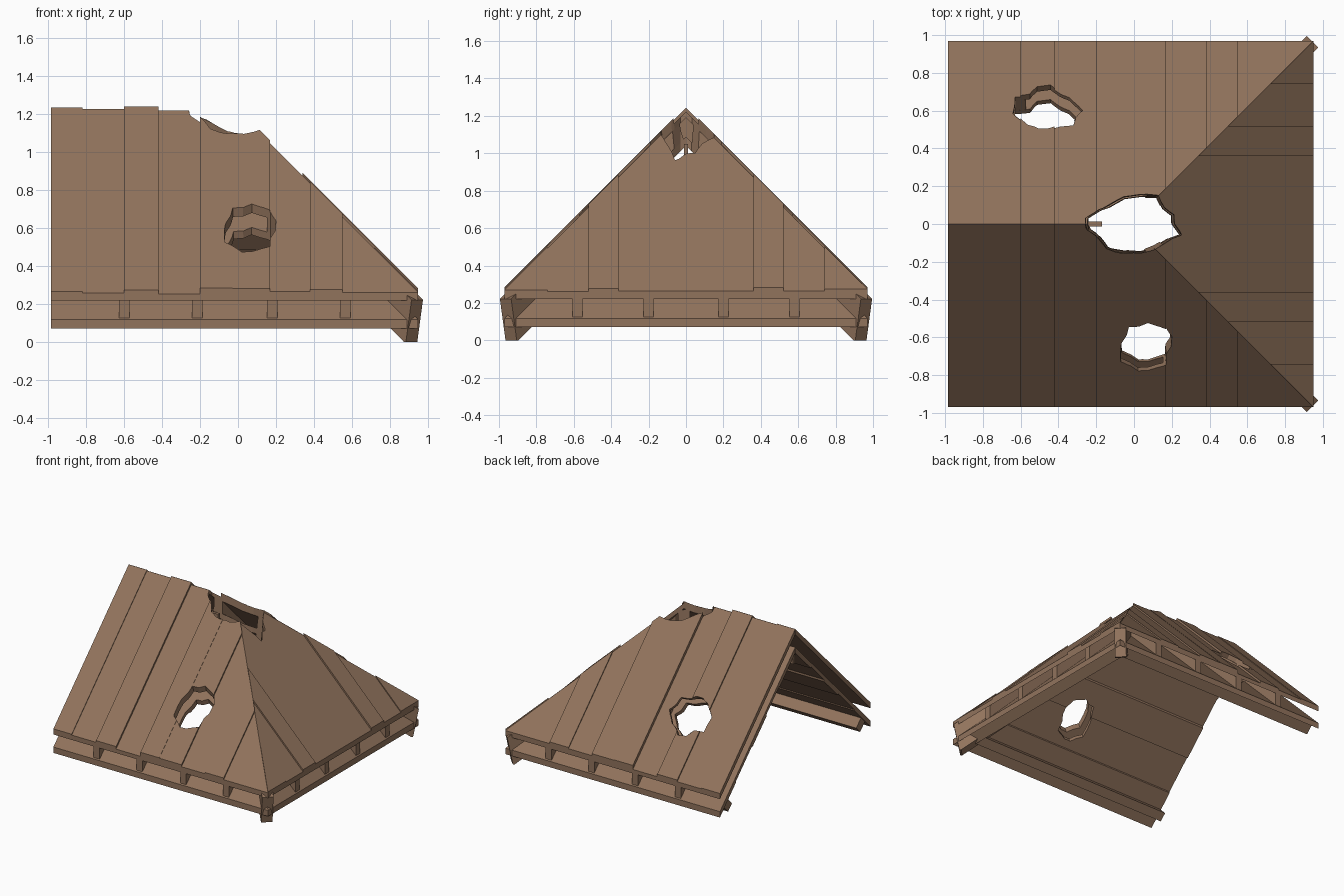
import bpy, bmesh, math, random
from mathutils import Vector

if "Cube" in bpy.data.objects:
    bpy.data.objects.remove(bpy.data.objects["Cube"])

random.seed(4)
EAVE, LEFT, SHIFT = 0.97, -0.985, -0.02   # eave distance, open gable end, hip apex x

wood = bpy.data.materials.new("brown wood")
wood.diffuse_color = (0.285, 0.172, 0.108, 1)
wood.use_nodes = True
wood.node_tree.nodes["Principled BSDF"].inputs["Base Color"].default_value = wood.diffuse_color

# Slope-local (u along eave, v out from ridge) to world plan position
SIDES = {
    "front": lambda u, v: (u, -v),
    "back": lambda u, v: (u, v),
    "hip": lambda u, v: (v + SHIFT, u),
}


def loft(name, a, b):
    """Closed solid between two matching loops of points."""
    bm = bmesh.new()
    va = [bm.verts.new(p) for p in a]
    vb = [bm.verts.new(p) for p in b]
    n = len(a)
    bm.faces.new(va)
    bm.faces.new(vb[::-1])
    for i in range(n):
        j = (i + 1) % n
        bm.faces.new((va[j], va[i], vb[i], vb[j]))
    bmesh.ops.recalc_face_normals(bm, faces=bm.faces)
    me = bpy.data.meshes.new(name)
    bm.to_mesh(me)
    bm.free()
    ob = bpy.data.objects.new(name, me)
    bpy.context.collection.objects.link(ob)
    me.materials.append(wood)
    return ob


parts = []


def slab(name, side, plan, top, bottom):
    """Prism over a plan outline, its top and bottom following the 45 degree slope."""
    f = SIDES[side]
    a = [(*f(u, v), top - v) for u, v in plan]
    b = [(*f(u, v), bottom - v) for u, v in plan]
    ob = loft(side + "_" + name, a, b)
    parts.append((ob, side))


def upper(side, u):
    """Distance from the ridge where a plank at u starts."""
    return max(0.001, abs(u) if side == "hip" else u - SHIFT)


def strip(name, side, u0, u1, end, top, bottom):
    us = sorted({u0, u1} | {k for k in ((0 if side == "hip" else SHIFT),) if u0 < k < u1})
    plan = [(u, min(upper(side, u), end - 0.001)) for u in us] + [(u1, end), (u0, end)]
    slab(name, side, plan, top, bottom)


# Outer planks running up the slope, with uneven heights
long_cuts = [LEFT, -0.82, -0.6, -0.42, -0.2, -0.03, 0.17, 0.38, 0.55, 0.76, 0.95]
long_tops = [1.236, 1.229, 1.243, 1.222, 1.255, 1.252, 1.236, 1.246, 1.232, 1.232]
hip_cuts = [-0.97, -0.74, -0.52, -0.36, -0.17, 0.17, 0.36, 0.52, 0.74, 0.97]
hip_tops = [1.24, 1.232, 1.248, 1.234, 1.234, 1.234, 1.252, 1.234, 1.244]
for side in SIDES:
    cuts, tops = (hip_cuts, hip_tops) if side == "hip" else (long_cuts, long_tops)
    for u0, u1, t in zip(cuts, cuts[1:], tops):
        strip("outer_plank", side, u0, u1, EAVE, t, 1.19)

# Inner boards running level, with uneven undersides
courses = [0.001, 0.2, 0.37, 0.55, 0.76, EAVE]
lows = [1.04, 1.052, 1.036, 1.05, 1.04]


def level(name, side, v0, v1, top, bottom):
    if side == "hip":
        plan = [(-v0, v0), (v0, v0), (v1, v1), (-v1, v1)]
    else:
        plan = [(LEFT, v0), (v0 + SHIFT, v0), (v1 + SHIFT, v1), (LEFT, v1)]
    slab(name, side, plan, top, bottom)


for side in SIDES:
    for v0, v1, low in zip(courses, courses[1:], lows):
        level("inner_board", side, v0, v1, 1.088, low)

# Rafters between the two layers
for side in SIDES:
    for u in ((-0.58, -0.2, 0.2, 0.58) if side == "hip" else (-0.6, -0.215, 0.18, 0.565)):
        strip("rafter", side, u - 0.027, u + 0.027, 0.962, 1.192, 1.085)

# Eave beams under the inner boards, tilted square to the slope
for side in SIDES:
    f = SIDES[side]
    section = [(0.85, 0.07), (0.91, 0.13), (0.86, 0.18), (0.80, 0.12)]
    a, b = [], []
    for v, z in section:
        ends = (-v, v) if side == "hip" else (LEFT + 0.01, v + SHIFT)
        a.append((*f(ends[0], v), z))
        b.append((*f(ends[1], v), z))
    loft(side + "_eave_beam", a, b)

# Hip rafters with the plumb-cut tails at the two corners
tail = [(0.08, 1.1), (0.965, 0.222), (0.935, 0.0), (0.925, 0.0), (0.08, 0.855)]
for sgn in (1, -1):
    off = 0.03
    a = [(s + SHIFT + off, sgn * (s - off), z) for s, z in tail]
    b = [(s + SHIFT - off, sgn * (s + off), z) for s, z in tail]
    parts.append((loft("corner_hip_rafter", a, b), "apex"))

# Thin ridge board
ring = [(-0.012, 0.95), (0.012, 0.95), (0.012, 1.05), (-0.012, 1.05)]
loft("ridge_board", [(LEFT + 0.01, y, z) for y, z in ring], [(-0.17, y, z) for y, z in ring])


# Broken holes: jagged cutters along a given direction
def cutter(centre, ax, ay, rx, ry, direction, near, far, shrink, n=17):
    c, ax, ay, d = Vector(centre), Vector(ax), Vector(ay), Vector(direction)
    a, b = [], []
    for i in range(n):
        t = 2 * math.pi * i / n
        r = random.uniform(0.84, 1.1)
        r2 = r * shrink * random.uniform(0.92, 1.06)
        p = ax * math.cos(t) * rx + ay * math.sin(t) * ry
        a.append(c + p * r - d * near)
        b.append(c + p * r2 + d * far)
    ob = loft("hole_cutter", a, b)
    ob.hide_render = True
    return ob


X, Y = (1, 0, 0), (0, 1, 0)
apex = cutter((0.01, 0, 1.1), X, Y, 0.27, 0.17, (0, 0, -1), 0.25, 0.32, 0.8)
front = cutter((0.06, -0.65, 0.59), X, (0, 0.707, 0.707), 0.145, 0.19,
               (0, 0.35, -0.94), 0.15, 0.35, 0.9)
back = cutter((-0.46, 0.61, 0.63), X, (0, 0.707, -0.707), 0.185, 0.165,
              (0, -0.707, -0.707), 0.15, 0.3, 0.95)
holes = {"front": [apex, front], "back": [apex, back], "hip": [apex], "apex": [apex]}

for ob, side in parts:
    for h in holes[side]:
        m = ob.modifiers.new("hole", "BOOLEAN")
        m.operation, m.solver, m.object = "DIFFERENCE", "EXACT", h
bpy.context.view_layer.update()
deps = bpy.context.evaluated_depsgraph_get()
cut = [(ob, bpy.data.meshes.new_from_object(ob.evaluated_get(deps))) for ob, _ in parts]
for ob, me in cut:
    ob.modifiers.clear()
    ob.data = me
for h in (apex, front, back):
    bpy.data.objects.remove(h)
